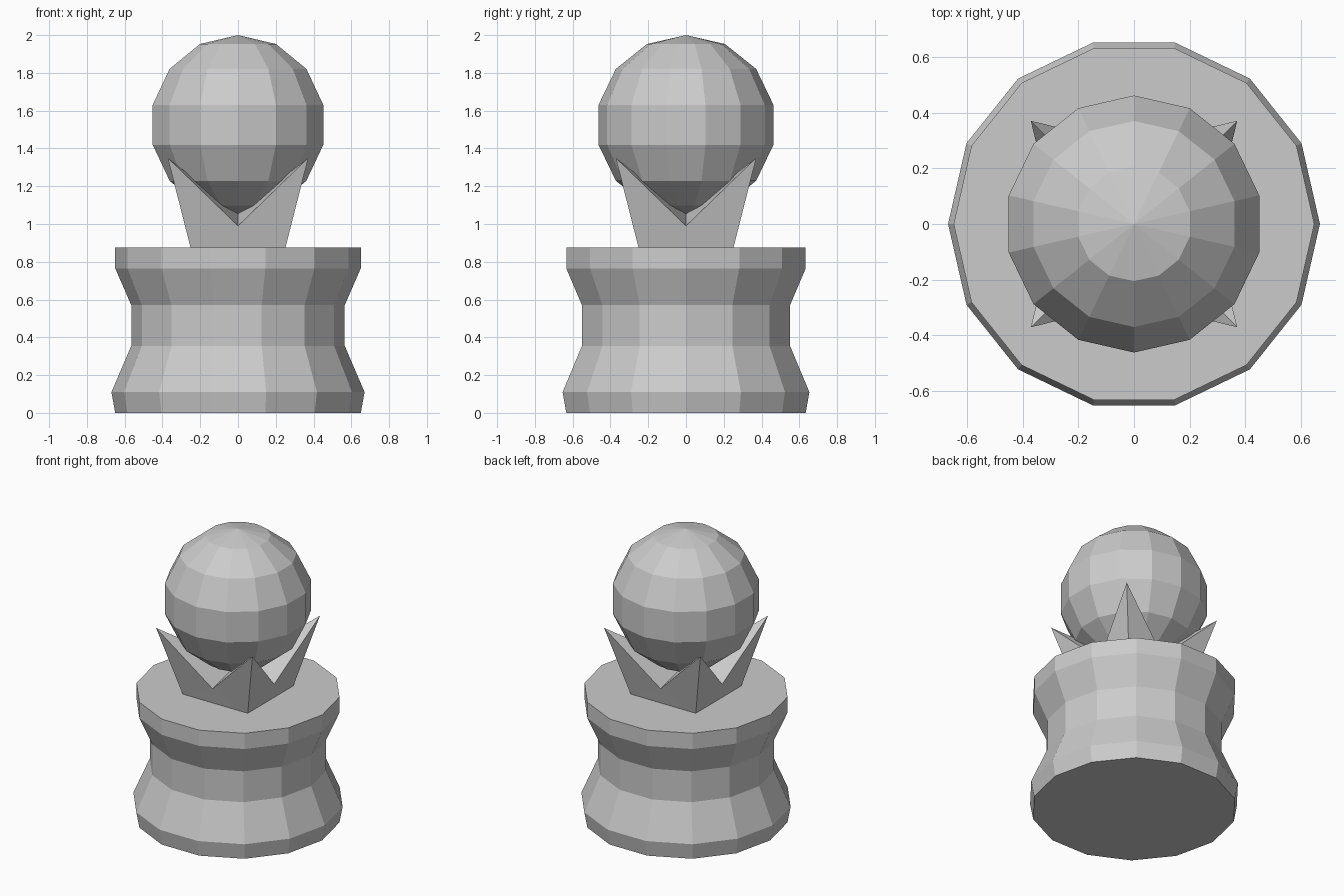
import bpy
import bmesh
from math import cos, sin, pi

default = bpy.data.objects.get("Cube")
if default:
    bpy.data.objects.remove(default, do_unlink=True)

SIDES = 14

stone = bpy.data.materials.new("grey stone")
stone.use_nodes = True
colour = (0.6, 0.6, 0.6, 1)
stone.diffuse_color = colour
stone.node_tree.nodes["Principled BSDF"].inputs["Base Color"].default_value = colour


def add_object(name, bm):
    bmesh.ops.recalc_face_normals(bm, faces=bm.faces)
    mesh = bpy.data.meshes.new(name)
    bm.to_mesh(mesh)
    bm.free()
    mesh.materials.append(stone)
    obj = bpy.data.objects.new(name, mesh)
    bpy.context.collection.objects.link(obj)
    return obj


# Pedestal: a waisted drum turned from (radius, height) steps
profile = [(0.65, 0), (0.67, 0.11), (0.565, 0.355),
           (0.565, 0.57), (0.65, 0.765), (0.65, 0.875)]
bm = bmesh.new()
rings = [[bm.verts.new((r * cos(2 * pi * i / SIDES), r * sin(2 * pi * i / SIDES), z))
          for i in range(SIDES)] for r, z in profile]
for low, high in zip(rings, rings[1:]):
    for i in range(SIDES):
        j = (i + 1) % SIDES
        bm.faces.new((low[i], low[j], high[j], high[i]))
bm.faces.new(rings[0])
bm.faces.new(rings[-1])
add_object("pedestal", bm)

# Claw holder: square foot flaring to four pointed corners with notches between
FOOT, TIP, NOTCH = 0.25, 0.372, 0.28
bm = bmesh.new()
corners = [(1, 1), (-1, 1), (-1, -1), (1, -1)]
sides = [(0, 1), (-1, 0), (0, -1), (1, 0)]
feet = [bm.verts.new((x * FOOT, y * FOOT, 0.87)) for x, y in corners]
tips = [bm.verts.new((x * TIP, y * TIP, 1.35)) for x, y in corners]
notches = [bm.verts.new((x * NOTCH, y * NOTCH, 0.99)) for x, y in sides]
centre = bm.verts.new((0, 0, 1.06))
for i in range(4):
    j = (i + 1) % 4
    bm.faces.new((feet[i], feet[j], notches[i]))
    bm.faces.new((feet[i], notches[i], tips[i]))
    bm.faces.new((feet[j], tips[j], notches[i]))
    bm.faces.new((tips[i], notches[i], centre))
    bm.faces.new((notches[i], tips[j], centre))
bm.faces.new(feet)
add_object("claw_holder", bm)

# Faceted ball resting in the claws
bm = bmesh.new()
bmesh.ops.create_uvsphere(bm, u_segments=SIDES, v_segments=7, radius=0.475)
ball = add_object("ball", bm)
ball.location.z = 1.525
